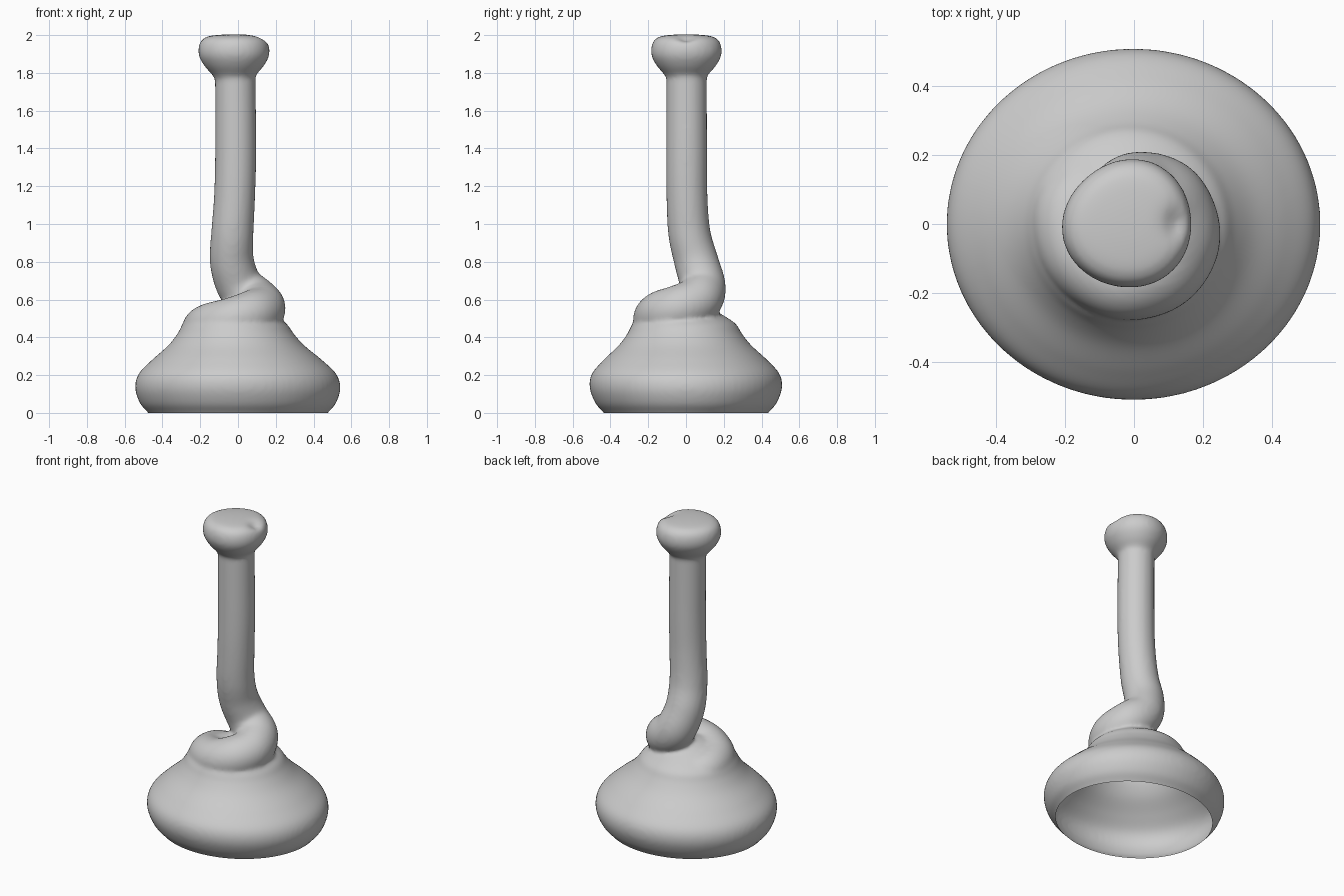
import bpy, bmesh
from math import sin, cos, pi, exp
from mathutils import Vector

cube = bpy.data.objects.get("Cube")
if cube:
    bpy.data.objects.remove(cube, do_unlink=True)

grey = bpy.data.materials.new("plain grey")
grey.use_nodes = True
colour = (0.6, 0.6, 0.6, 1)
grey.diffuse_color = colour
grey.node_tree.nodes["Principled BSDF"].inputs["Base Color"].default_value = colour


def smooth_points(points, steps=8):
    """Catmull-Rom curve through points of any dimension."""
    pts = [Vector(p) for p in points]
    pts = [pts[0]] + pts + [pts[-1]]
    out = []
    for a, b, c, d in zip(pts, pts[1:], pts[2:], pts[3:]):
        for i in range(steps):
            t = i / steps
            out.append(0.5 * (2 * b + (c - a) * t + (2 * a - 5 * b + 4 * c - d) * t * t
                              + (3 * b - a - 3 * c + d) * t ** 3))
    return out + [pts[-1]]


def skin(name, rings):
    """Closed surface through rings of points, capped at both ends."""
    bm = bmesh.new()
    loops = [[bm.verts.new(p) for p in ring] for ring in rings]
    n = len(loops[0])
    for low, high in zip(loops, loops[1:]):
        for i in range(n):
            j = (i + 1) % n
            bm.faces.new((low[i], low[j], high[j], high[i]))
    bm.faces.new(loops[0])
    bm.faces.new(loops[-1])
    bmesh.ops.recalc_face_normals(bm, faces=bm.faces)
    mesh = bpy.data.meshes.new(name)
    bm.to_mesh(mesh)
    bm.free()
    ob = bpy.data.objects.new(name, mesh)
    bpy.context.collection.objects.link(ob)
    mesh.materials.append(grey)
    return ob


def lathe(name, profile, place, sides=72):
    return skin(name, [[place(r, z, 2 * pi * i / sides) for i in range(sides)]
                       for r, z in profile])


# Bell base, running a little below the ground so that it can be cut open there
def base_point(r, z, a):
    up = min(1, max(0, z / 0.5))
    return (r * cos(a) - 0.018 * up * up, r * sin(a) * (0.915 + 0.085 * up) - 0.01 * up * up, z)


base = lathe("base", smooth_points([
    (0.43, -0.06), (0.475, 0), (0.518, 0.05), (0.543, 0.13), (0.524, 0.205), (0.45, 0.28),
    (0.36, 0.357), (0.307, 0.42), (0.275, 0.47), (0.21, 0.515), (0.11, 0.57), (0.02, 0.595)]),
    base_point)

# Stem that drops, swings back and coils once around the top of the base
path = smooth_points([
    (-0.015, 0.003, 1.86, 0.107), (-0.012, 0.003, 1.4, 0.109), (-0.018, 0.005, 1.15, 0.109),
    (-0.03, 0.018, 0.95, 0.112), (-0.032, 0.055, 0.8, 0.117), (0.01, 0.088, 0.67, 0.122),
    (0.09, 0.06, 0.595, 0.127), (0.125, -0.04, 0.55, 0.127), (0.07, -0.13, 0.52, 0.127),
    (-0.04, -0.155, 0.487, 0.122), (-0.15, -0.08, 0.458, 0.122), (-0.17, 0.05, 0.43, 0.12),
    (-0.06, 0.13, 0.4, 0.11)])
centres = [p.to_3d() for p in path]
side = Vector((1, 0, 0))
rings = []
for i, c in enumerate(centres):
    along = (centres[min(i + 1, len(centres) - 1)] - centres[max(i - 1, 0)]).normalized()
    side = (side - along * side.dot(along)).normalized()
    other = along.cross(side)
    rings.append([c + path[i].w * (side * cos(k * pi / 16) + other * sin(k * pi / 16))
                  for k in range(32)])
stem = skin("coiled_stem", rings)


# Lopsided knob with a shallow dip in its left upper edge
def knob_point(r, z, a):
    turn = a if a < pi else a - 2 * pi
    dip = 0.0
    if z > 1.95:
        dip = 0.028 * exp(-(turn / 0.3) ** 2) * exp(-((r - 0.14) / 0.03) ** 2)
    r *= 1 + 0.02 * cos(3 * a + 2.6) + 0.015 * sin(2 * a + 0.3)
    return (-0.018 + r * cos(a), r * sin(a), z - dip)


knob = lathe("knob", smooth_points([
    (0.09, 1.74), (0.112, 1.785), (0.155, 1.835), (0.183, 1.885), (0.187, 1.93),
    (0.172, 1.972), (0.135, 1.994), (0.07, 2.002), (0.02, 2.004)]), knob_point)

# Fuse the parts into one soft body
bpy.ops.object.select_all(action='DESELECT')
for ob in (knob, stem, base):
    ob.select_set(True)
bpy.context.view_layer.objects.active = base
bpy.ops.object.join()
base.name = "coiled_stem_on_bell_base"
remesh = base.modifiers.new("fuse", 'REMESH')
remesh.mode = 'VOXEL'
remesh.voxel_size = 0.012
remesh.use_smooth_shade = True
soften = base.modifiers.new("soften", 'SMOOTH')
soften.factor = 0.5
soften.iterations = 10
for m in ("fuse", "soften"):
    bpy.ops.object.modifier_apply(modifier=m)

# Cut the underside off, leaving a hollow open shell
bm = bmesh.new()
bm.from_mesh(base.data)
bmesh.ops.bisect_plane(bm, geom=bm.verts[:] + bm.edges[:] + bm.faces[:],
                       plane_co=(0, 0, 0), plane_no=(0, 0, 1), clear_inner=True)
bm.to_mesh(base.data)
bm.free()
bpy.ops.object.shade_smooth_by_angle(angle=pi / 3)
